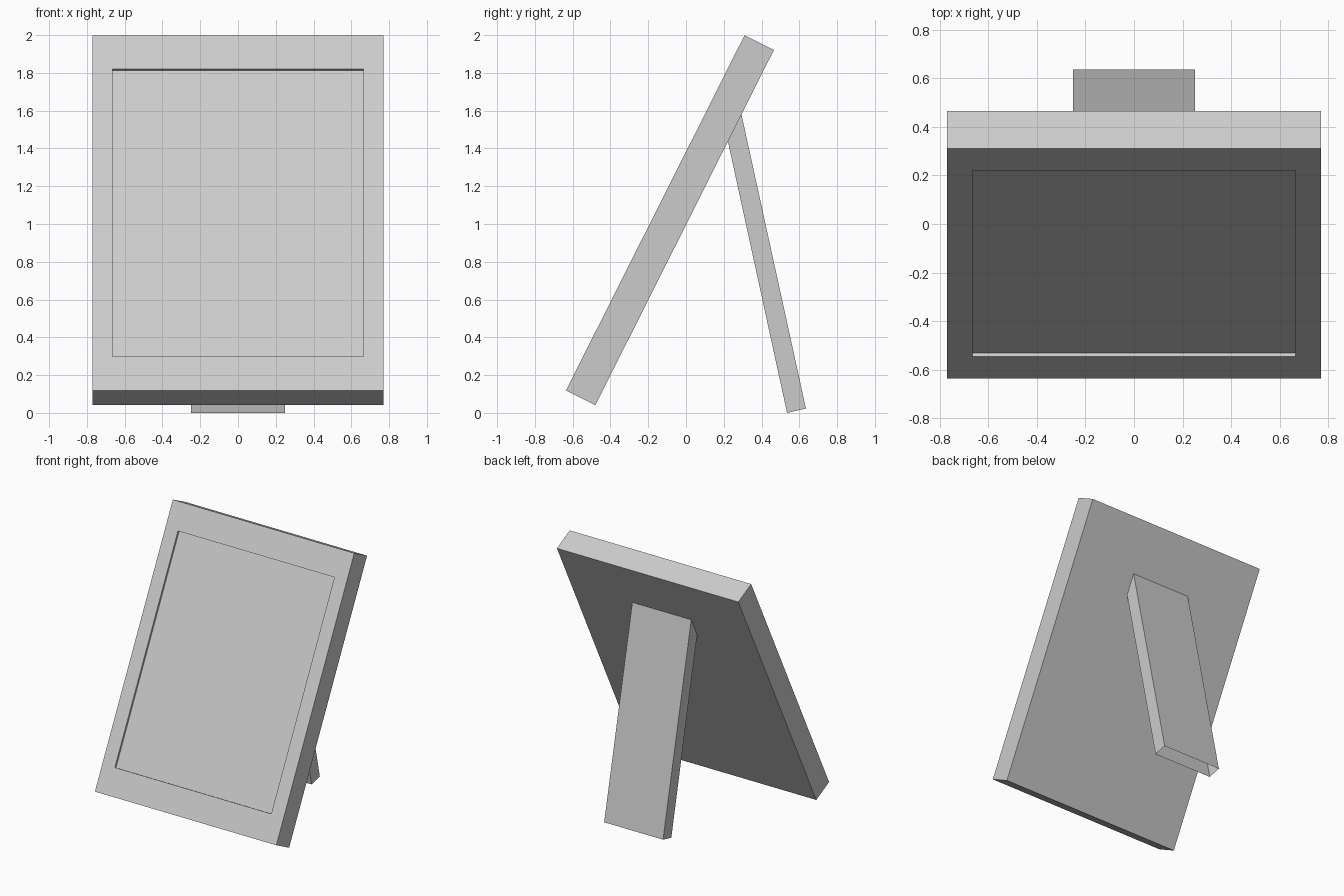
import bpy, bmesh, math
from mathutils import Matrix

if "Cube" in bpy.data.objects:
    bpy.data.objects.remove(bpy.data.objects["Cube"])

LEAN = math.atan2(0.945, 1.88)
WIDTH, THICK, LENGTH = 1.54, 0.174, 2.104
BORDER_X, BORDER_Z, RECESS = 0.15, 0.20, 0.016


def finish(name, bm):
    mesh = bpy.data.meshes.new(name)
    bm.to_mesh(mesh)
    bm.free()
    obj = bpy.data.objects.new(name, mesh)
    bpy.context.collection.objects.link(obj)
    return obj


# Leaning frame: a slab whose front face is inset and pushed in for the picture
bm = bmesh.new()
bmesh.ops.create_cube(bm, size=1, matrix=Matrix.Diagonal((WIDTH, THICK, LENGTH, 1)))
front = min(bm.faces, key=lambda f: f.calc_center_median().y)
bmesh.ops.inset_individual(bm, faces=[front], thickness=BORDER_X)
for v in front.verts:
    v.co.z = math.copysign(LENGTH / 2 - BORDER_Z, v.co.z)
floor = bmesh.ops.extrude_discrete_faces(bm, faces=[front])["faces"][0]
bmesh.ops.translate(bm, verts=floor.verts, vec=(0, RECESS, 0))
frame = finish("picture_frame", bm)
frame.rotation_euler.x = -LEAN
frame.location = (0, -0.085, 1.02)

# Back support: hollow leg with open ends, its top cut flush with the frame back
profile = [(0.222, 1.437), (0.293, 1.583), (0.635, 0.023), (0.535, 0.0)]
bm = bmesh.new()
left, right = [[bm.verts.new((x, y, z)) for y, z in profile] for x in (-0.25, 0.25)]
bm.faces.new(left)
bm.faces.new(right)
for a, b in ((1, 2), (3, 0)):
    bm.faces.new((left[a], left[b], right[b], right[a]))
bmesh.ops.recalc_face_normals(bm, faces=bm.faces)
finish("support_leg", bm)
